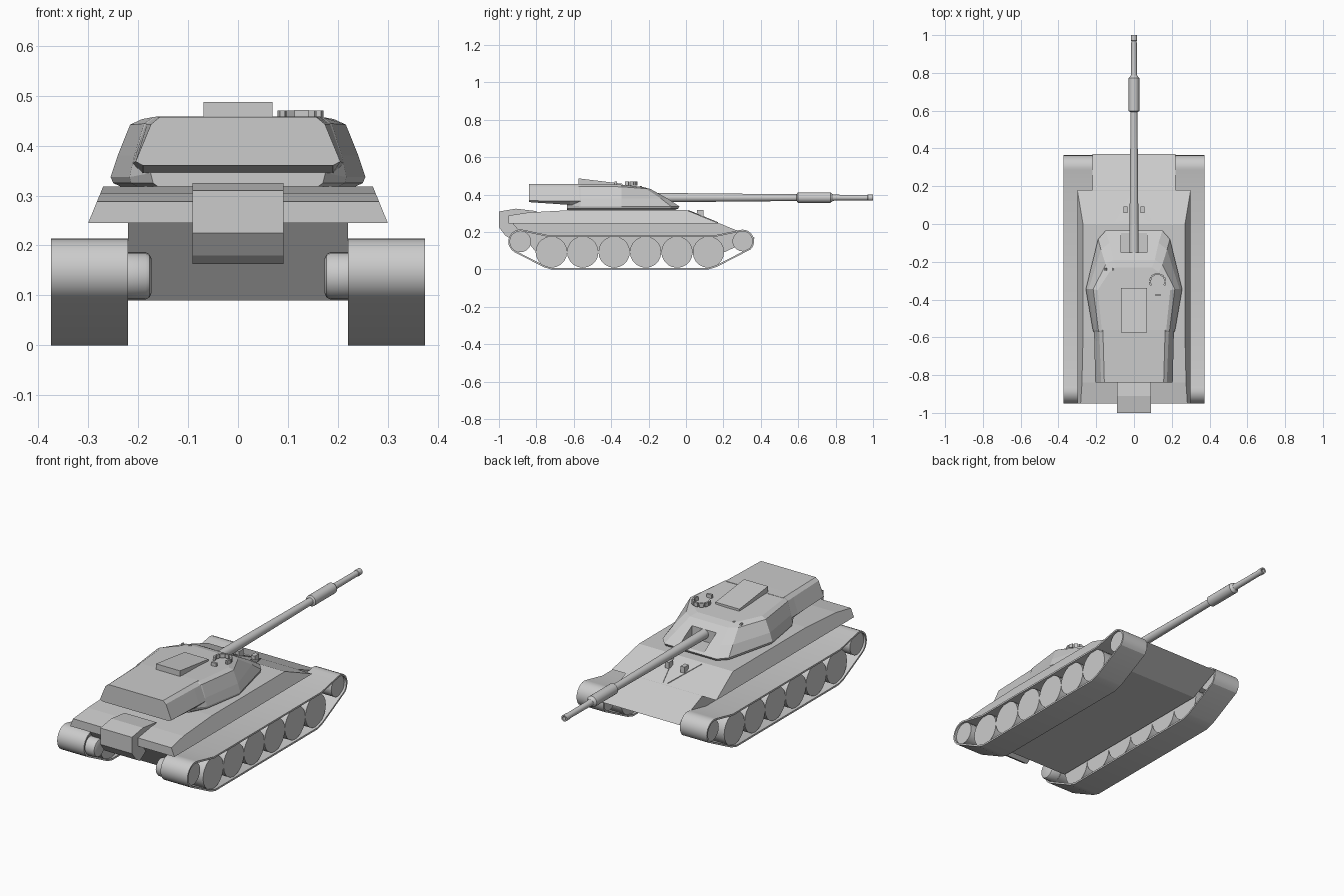
import bpy, bmesh
from math import sin, cos, pi, radians
from mathutils import Vector

if "Cube" in bpy.data.objects:
    bpy.data.objects.remove(bpy.data.objects["Cube"])


def loft(name, rings, closed=False):
    """Skin a list of equal-length point rings; cap the ends unless closed."""
    bm = bmesh.new()
    vs = [[bm.verts.new(p) for p in r] for r in rings]
    n = len(rings[0])
    last = len(vs) if closed else len(vs) - 1
    for i in range(last):
        a, b = vs[i], vs[(i + 1) % len(vs)]
        for j in range(n):
            k = (j + 1) % n
            bm.faces.new((a[j], a[k], b[k], b[j]))
    if not closed:
        bm.faces.new(vs[0])
        bm.faces.new(vs[-1])
    bmesh.ops.recalc_face_normals(bm, faces=bm.faces[:])
    me = bpy.data.meshes.new(name)
    bm.to_mesh(me)
    bm.free()
    ob = bpy.data.objects.new(name, me)
    bpy.context.collection.objects.link(ob)
    return ob


def prism(name, prof, width):
    """Side profile (y, z) extruded symmetrically; width(z) gives half width."""
    return loft(name, [[(s * width(z), y, z) for y, z in prof] for s in (-1, 1)])


def box(name, c, size, rot=0):
    bpy.ops.mesh.primitive_cube_add(size=1, location=c, rotation=(0, 0, rot))
    ob = bpy.context.object
    ob.name, ob.scale = name, size
    return ob


def smooth(ob, angle=35):
    bpy.ops.object.select_all(action='DESELECT')
    ob.select_set(True)
    bpy.context.view_layer.objects.active = ob
    bpy.ops.object.shade_smooth_by_angle(angle=radians(angle))


def lathe(name, prof, centre, axis, n=20):
    """Solid of revolution, profile = (distance along axis, radius)."""
    cx, cy, cz = centre
    rings = []
    for d, r in prof:
        ring = []
        for i in range(n):
            u, v = r * cos(2 * pi * i / n), r * sin(2 * pi * i / n)
            ring.append((cx + d, cy + u, cz + v) if axis == 'x' else (cx + u, cy + d, cz + v))
        rings.append(ring)
    ob = loft(name, rings)
    smooth(ob)
    return ob


# Hull
prism("lower_hull", [(-.93, .25), (-.8, .09), (.2, .09), (.37, .168), (.18, .246)],
      lambda z: .22)
prism("upper_hull", [(-.95, .245), (-.95, .288), (-.84, .305), (-.6, .318), (.0, .318), (.18, .245)],
      lambda z: .30 - (z - .245) * .41)
prism("rear_stowage_box", [(-1, .31), (-.91, .325), (-.8, .312), (-.8, .25), (-.935, .163),
                           (-.965, .18), (-1, .225)], lambda z: .091)

# Splash guard and lamps on the sloped front plate
for s in (-1, 1):
    def slope(y): return .318 - y * .405
    tip, end = (s * .012, .17), (s * .1, .01)
    inn = (s * .055, .02)
    loft("splash_guard", [[(x, y, slope(y) - .01) for x, y in (tip, end, inn)],
                          [(tip[0], tip[1], slope(.17) + .004), (end[0], end[1], slope(.01) + .003),
                           (inn[0], inn[1], slope(.02) + .005)]])
    box("lamp", (s * .045, .075, .302), (.022, .035, .032))

# Tracks: one closed band per side
path = []
for a in range(105, -60, -15):
    path.append((.302 + .062 * cos(radians(a)), .151 + .062 * sin(radians(a))))
path += [(.165, .014), (.12, 0), (-.72, 0), (-.76, .012)]
for a in range(240, 70, -15):
    path.append((-.885 + .065 * cos(radians(a)), .149 + .065 * sin(radians(a))))
path += [(-.73, .182), (.15, .182)]


def inset(pts, d):
    out = []
    for i, p in enumerate(pts):
        p0, p1, p2 = Vector(pts[i - 1]), Vector(p), Vector(pts[(i + 1) % len(pts)])
        t = ((p1 - p0).normalized() + (p2 - p1).normalized()).normalized()
        out.append((p1.x + t.y * d, p1.y - t.x * d))
    return out


inner = inset(path, .009)
for s, side in ((-1, "left"), (1, "right")):
    xa, xb = s * .22, s * .374
    band = loft(side + "_track", [[(xa, *o), (xb, *o), (xb, *i), (xa, *i)]
                                  for o, i in zip(path, inner)], closed=True)
    smooth(band, 20)
    # Road wheels, idler, sprocket
    wheels = [(-.72 + .168 * i, .093, .084) for i in range(6)]
    wheels += [(.302, .151, .054), (-.885, .149, .057)]
    for y, z, r in wheels:
        lathe(side + "_wheel", [(s * .23, r), (s * .362, r)], (0, y, z), 'x', 20)
    # Rounded final drive housing
    lathe(side + "_final_drive", [(s * .235, .047), (s * .185, .047), (s * .177, .043), (s * .173, .034)],
          (0, -.885, .139), 'x')

# Turret body: stacked plan outlines, right half mirrored
levels = [
    [(.13, -.06, .318), (.17, -.1, .318), (.235, -.345, .318), (.2, -.56, .318), (.16, -.635, .318)],
    [(.145, -.042, .325), (.188, -.085, .325), (.25, -.345, .325), (.214, -.563, .325), (.17, -.635, .325)],
    [(.15, -.035, .337), (.19, -.08, .337), (.255, -.345, .337), (.217, -.565, .337), (.175, -.635, .345)],
    [(.13, -.1, .38), (.175, -.135, .38), (.241, -.345, .38), (.208, -.565, .38), (.17, -.635, .38)],
    [(.11, -.19, .43), (.15, -.215, .432), (.216, -.345, .442), (.188, -.565, .444), (.15, -.635, .444)],
    [(.095, -.23, .441), (.13, -.255, .444), (.192, -.35, .453), (.17, -.565, .457), (.13, -.635, .457)],
]
turret = loft("turret", [h + [(-x, y, z) for x, y, z in reversed(h)] for h in levels])
cut = box("gun_slot_cutter", (0, -.05, .445), (.14, .2, .2))
cut.hide_render = True
mod = turret.modifiers.new("gun_slot", 'BOOLEAN')
mod.object, mod.operation, mod.solver = cut, 'DIFFERENCE', 'EXACT'
bpy.context.view_layer.objects.active = turret
bpy.ops.object.modifier_apply(modifier="gun_slot")
bpy.data.objects.remove(cut)

# Turret rear overhang
sections = [(-.56, [(.19, .343), (.212, .365), (.185, .443), (.165, .458)]),
            (-.62, [(.19, .345), (.21, .365), (.182, .443), (.163, .458)]),
            (-.84, [(.19, .36), (.205, .368), (.174, .443), (.157, .457)])]
loft("turret_bustle", [[(x, y, z) for x, z in h] + [(-x, y, z) for x, z in reversed(h)]
                       for y, h in sections])

# Raised wedge on the roof
prism("roof_wedge", [(-.575, .45), (-.575, .487), (-.34, .458), (-.34, .445)], lambda z: .069)

# Hatch periscopes and roof fittings
for i in range(7):
    a = radians(-15 + 35 * i)
    box("periscope", (.125 + .04 * cos(a), -.305 + .04 * sin(a), .46), (.01, .02, .02), a)
box("hatch_hinge", (.127, -.376, .461), (.028, .012, .02))
for x in (-.15, -.108):
    lathe("roof_stud", [(-.006, .006), (.006, .006)], (x, -.24, .44), 'y', 8)

# Gun with bore evacuator and hollow muzzle
lathe("gun_barrel", [(-.2, .025), (.0, .0235), (.6, .018), (.78, .018), (.8, .0155), (.97, .0145),
                     (.972, .0165), (1, .0165), (1, .009), (.95, .009)], (0, 0, .384), 'y')
lathe("bore_evacuator", [(.592, .018), (.598, .028), (.772, .028), (.785, .018)], (0, 0, .384), 'y')
